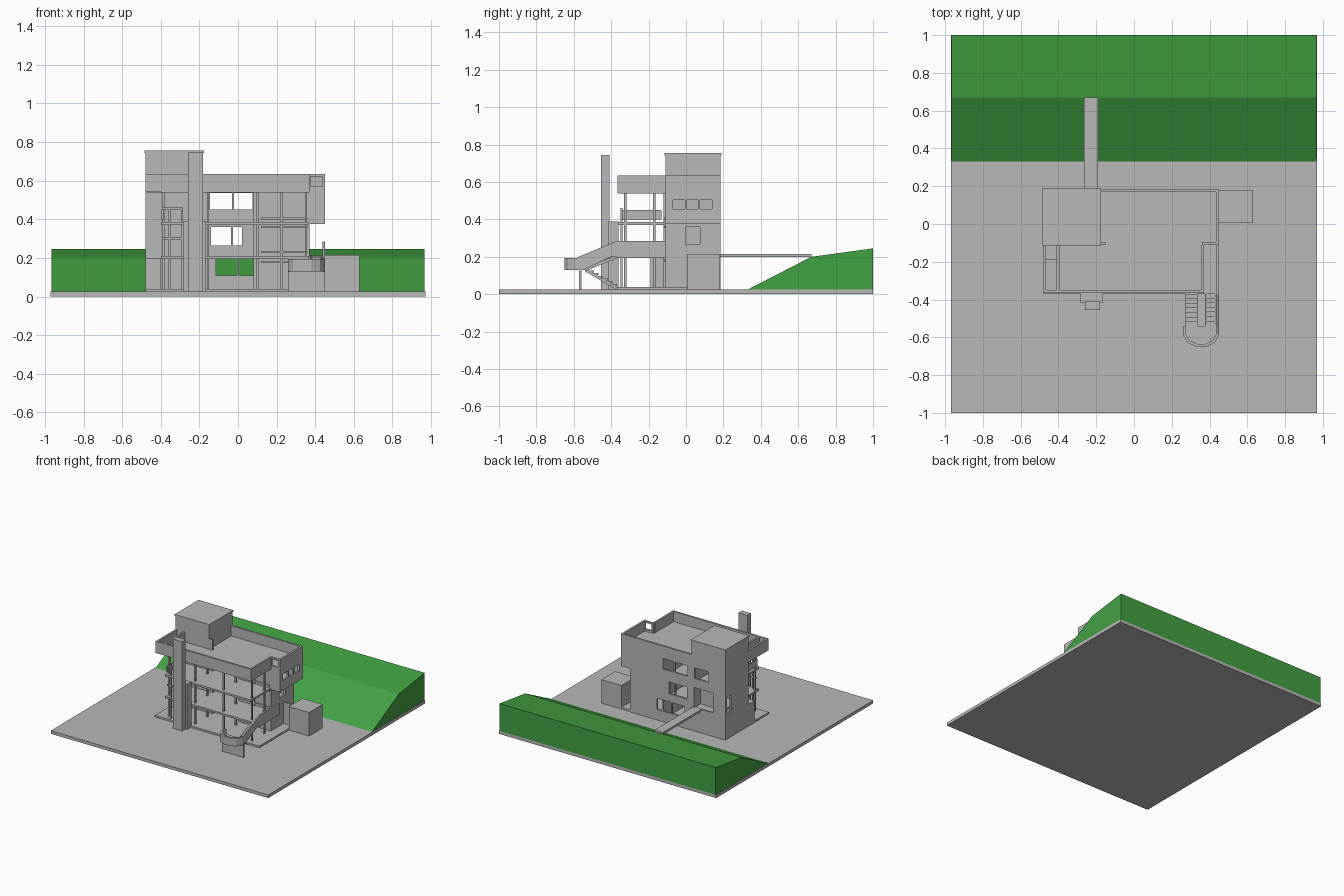
import bpy, bmesh
from mathutils import Vector

cube = bpy.data.objects.get("Cube")
if cube:
    bpy.data.objects.remove(cube, do_unlink=True)


def material(name, color):
    m = bpy.data.materials.new(name)
    m.use_nodes = True
    m.diffuse_color = (*color, 1)
    m.node_tree.nodes["Principled BSDF"].inputs["Base Color"].default_value = (*color, 1)
    return m


GREY = material("concrete grey", (0.48, 0.48, 0.48))
GREEN = material("grass green", (0.055, 0.36, 0.055))


def finish(name, bm, mat):
    bmesh.ops.recalc_face_normals(bm, faces=bm.faces[:])
    mesh = bpy.data.meshes.new(name)
    bm.to_mesh(mesh)
    bm.free()
    mesh.materials.append(mat)
    ob = bpy.data.objects.new(name, mesh)
    bpy.context.scene.collection.objects.link(ob)
    return ob


def add_box(bm, xs, ys, zs):
    verts = bmesh.ops.create_cube(bm, size=1)["verts"]
    for v in verts:
        v.co = Vector([r[0] + (c + 0.5) * (r[1] - r[0]) for c, r in zip(v.co, (xs, ys, zs))])


def box(name, xs, ys, zs, mat=GREY):
    bm = bmesh.new()
    add_box(bm, xs, ys, zs)
    return finish(name, bm, mat)


def boxes(name, parts):
    bm = bmesh.new()
    for p in parts:
        add_box(bm, *p)
    return finish(name, bm, GREY)


def prism(name, pts, axis, lo, hi, mat=GREY):
    """Extrude a 2D outline along one axis; pts use the other two axes in order."""
    def at(p, d):
        c = list(p)
        c.insert("xyz".index(axis), d)
        return c
    bm = bmesh.new()
    face = bm.faces.new([bm.verts.new(at(p, lo)) for p in pts])
    ext = bmesh.ops.extrude_face_region(bm, geom=[face])["geom"]
    shift = Vector(at((0, 0), hi - lo))
    bmesh.ops.translate(bm, vec=shift, verts=[g for g in ext if isinstance(g, bmesh.types.BMVert)])
    return finish(name, bm, mat)


def cut(ob, holes):
    """Cut box-shaped openings, then drop the cutter."""
    cutter = boxes("opening_cutter", holes)
    cutter.hide_render = True
    mod = ob.modifiers.new("openings", "BOOLEAN")
    mod.operation, mod.object, mod.solver = "DIFFERENCE", cutter, "EXACT"
    bpy.context.view_layer.objects.active = ob
    bpy.ops.object.modifier_apply(modifier=mod.name)
    bpy.data.objects.remove(cutter, do_unlink=True)


# Site
T = 0.015
G = 0.025
box("ground_plate", (-0.97, 0.97), (-1, 1), (0, G))
prism("grass_bank", [(0.33, G), (0.67, 0.2), (1, 0.245), (1, G)], "x", -0.965, 0.965, GREEN)
box("house_plinth", (-0.48, 0.45), (-0.37, 0.18), (G, 0.04))

# Back wall with upper overhang, windows and entrance
back = prism("back_wall", [(-0.48, G), (0.37, G), (0.37, 0.375), (0.45, 0.375),
                           (0.45, 0.635), (-0.48, 0.635)], "y", 0.17, 0.185)
THROUGH = (0.1, 0.25)
upper, middle, lower = (0.45, 0.535), (0.265, 0.36), (0.11, 0.2)
back_openings = [((-0.145, -0.03), upper), ((-0.02, 0.075), upper), ((-0.33, -0.205), upper),
                 ((-0.14, -0.035), middle), ((-0.025, 0.02), middle),
                 ((-0.115, -0.005), lower), ((0.005, 0.13), lower),
                 ((-0.37, -0.2), (0.215, 0.375))]
cut(back, [(xs, THROUGH, zs) for xs, zs in back_openings])
boxes("entrance_recess", [((-0.38, -0.19), (0.09, 0.1), (0.21, 0.38)),
                          ((-0.38, -0.37), (0.1, 0.17), (0.21, 0.38)),
                          ((-0.2, -0.19), (0.1, 0.17), (0.21, 0.38))])
box("entrance_bridge", (-0.265, -0.19), (0.17, 0.67), (0.198, 0.215))

# Side walls
right_low = box("lower_side_wall", (0.355, 0.37), (-0.11, 0.17), (G, 0.375))
cut(right_low, [((0.3, 0.4), (0, 0.075), middle)])
right_up = box("upper_side_wall", (0.435, 0.45), (-0.11, 0.17), (0.375, 0.635))
cut(right_up, [((0.4, 0.5), ys, (0.455, 0.505)) for ys in ((-0.07, -0.005), (0.005, 0.065), (0.075, 0.14))])
left = box("entrance_side_wall", (-0.48, -0.465), (-0.11, 0.17), (G, 0.635))
cut(left, [((-0.5, -0.4), (0.11, 0.16), (0.23, 0.36))])

# Walls behind the open front, leaving the middle bay clear
box("inner_wall_stair_bay", (0.08, 0.36), (-0.11, -0.095), (G, 0.54))
box("inner_wall_entrance_bay", (-0.48, -0.15), (-0.11, -0.095), (G, 0.635))
boxes("bay_partitions", [((x, x + 0.01), (-0.1, 0.17), (G, 0.54)) for x in (-0.16, 0.08)])
overhang = box("overhang_front_wall", (0.36, 0.45), (-0.11, -0.095), (0.375, 0.635))
cut(overhang, [((0.375, 0.435), (-0.2, 0), (0.57, 0.622))])
box("window_frames", (0.22, 0.23), (-0.12, -0.11), (0.04, 0.54))
boxes("window_rails", [((0.12, 0.36), (-0.118, -0.11), (z, z + 0.01)) for z in (0.175, 0.225, 0.355, 0.4)])
box("corner_store", (-0.48, -0.4), (-0.19, -0.11), (G, 0.2))

# Floors
for name, z in (("first_floor", 0.195), ("second_floor", 0.37)):
    box(name, (-0.4, 0.365), (-0.36, 0.17), (z, z + T))
box("overhang_floor", (0.365, 0.45), (-0.11, 0.17), (0.375, 0.385))
box("stair_balcony", (0.365, 0.45), (-0.37, -0.11), (0.195, 0.21))
prism("roof_slab", [(-0.4, -0.36), (0.37, -0.36), (0.37, -0.11), (0.445, -0.11), (0.445, 0.175),
                    (-0.475, 0.175), (-0.475, -0.19), (-0.4, -0.19)], "z", 0.538, 0.553)

# Roof parapets, with an open frame at one front corner
P = (0.54, 0.635)
boxes("roof_parapet", [((-0.48, 0.37), (-0.365, -0.35), P),
                       ((0.355, 0.37), (-0.35, -0.11), P),
                       ((-0.41, -0.395), (-0.35, -0.11), P),
                       ((-0.48, -0.465), (-0.35, -0.11), P)])

# Rooftop room
box("rooftop_room", (-0.48, -0.18), (-0.11, 0.185), (0.55, 0.745))
box("rooftop_room_cap", (-0.485, -0.175), (-0.115, 0.19), (0.743, 0.755))

# Columns and balustrades
columns = [((x - 0.006, x + 0.006), (y - 0.006, y + 0.006), (0.04, 0.54))
           for x in (-0.385, -0.155, 0.1, 0.352) for y in (-0.325, -0.17)]
boxes("columns", columns)
boxes("entrance_bay_posts", [((x - 0.005, x + 0.005), (-0.35, -0.34), (0.04, 0.46)) for x in (-0.355, -0.29)])
boxes("entrance_bay_rails", [((-0.39, -0.285), (-0.35, -0.34), (z, z + 0.01)) for z in (0.295, 0.45)])
box("terrace_balustrade", (-0.395, -0.385), (-0.35, -0.13), (0.4, 0.45))

# Chimney
box("chimney", (-0.26, -0.18), (-0.455, -0.41), (G, 0.745))
box("fireplace", (-0.285, -0.165), (-0.415, -0.36), (G, 0.39))

# Outside stair: landing, curved parapet, support and two flights
rim = [(0.26, -0.54), (0.26, -0.59), (0.285, -0.63), (0.33, -0.65),
       (0.38, -0.65), (0.425, -0.63), (0.45, -0.59), (0.45, -0.54)]
inner = [(0.355 + (x - 0.355) * 0.85, -0.54 + (y + 0.54) * 0.86) for x, y in rim]
prism("stair_landing", rim, "z", 0.13, 0.142)
prism("landing_parapet", rim + inner[::-1], "z", 0.13, 0.195)
box("landing_support", (0.26, 0.45), (-0.573, -0.558), (G, 0.13))
prism("upper_flight_parapet", [(-0.58, 0.13), (-0.58, 0.198), (-0.37, 0.285), (-0.11, 0.285),
                               (-0.11, 0.2), (-0.4, 0.2), (-0.55, 0.13)], "x", 0.437, 0.45)
STEPS = 7
for name, xs, z0, z1 in (("upper_flight", (0.375, 0.437), 0.135, 0.205),
                         ("lower_flight", (0.27, 0.335), 0.135, 0.035)):
    run, rise = 0.17 / STEPS, (z1 - z0) / STEPS
    boxes(name + "_treads", [(xs, (-0.54 + i * run, -0.54 + (i + 1) * run),
                              (z0 + i * rise - 0.004, z0 + i * rise + 0.006)) for i in range(STEPS)])
    for side, x in (("outer", xs[0]), ("inner", xs[1] - 0.008)):
        prism(name + "_" + side + "_stringer", [(-0.54, z0 - 0.012), (-0.54, z0 + 0.004),
              (-0.37, z1 + 0.004), (-0.37, z1 - 0.012)], "x", x, x + 0.008)

# Outbuilding and its link wall
box("outbuilding", (0.45, 0.63), (0.005, 0.18), (G, 0.215))
box("link_wall", (0.365, 0.455), (0.05, 0.065), (G, 0.213))
